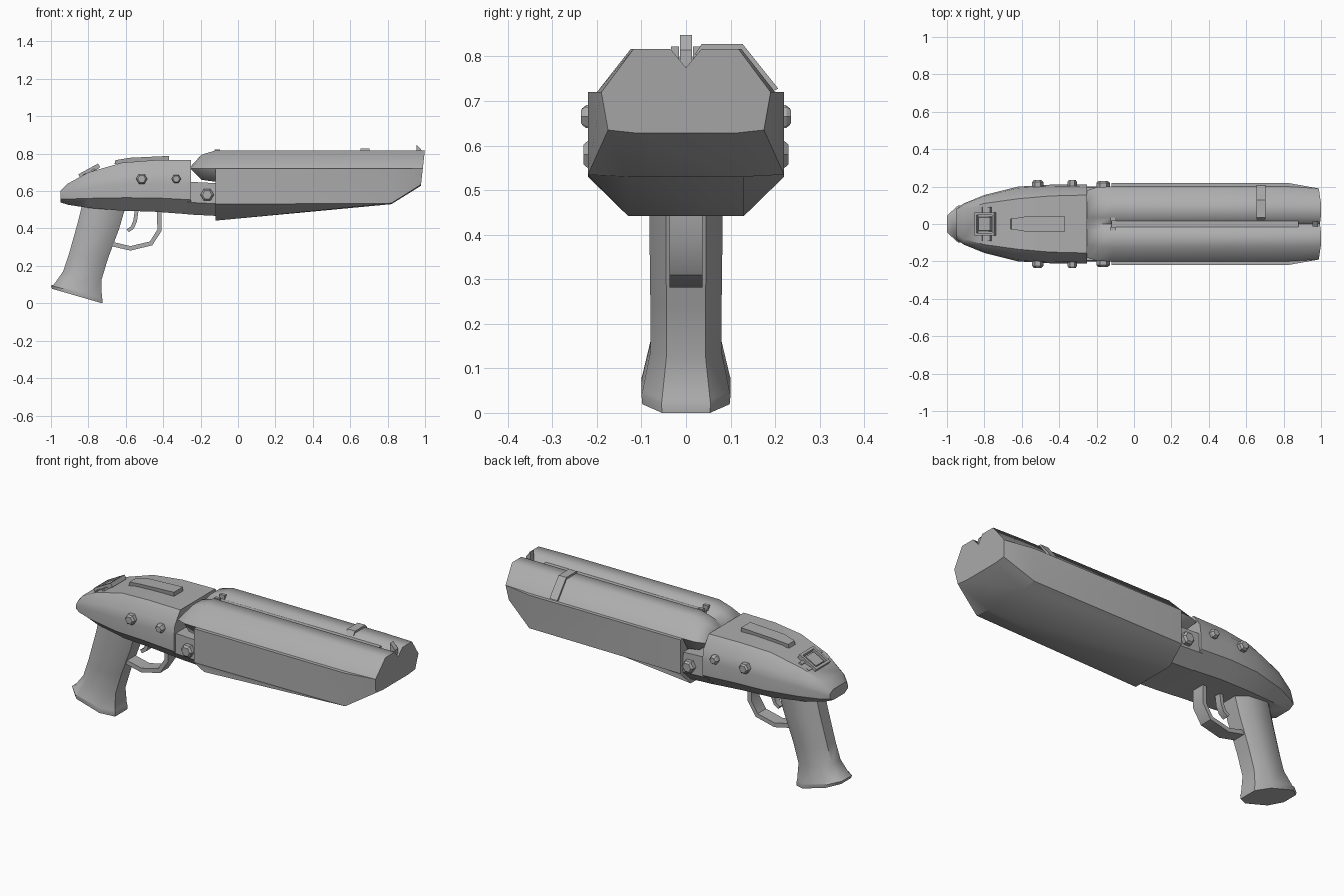
import bpy, bmesh, math
from mathutils import Vector, Matrix

if "Cube" in bpy.data.objects:
    bpy.data.objects.remove(bpy.data.objects["Cube"])

gray = bpy.data.materials.new("gunmetal_gray")
gray.diffuse_color = (0.42, 0.42, 0.42, 1)
gray.use_nodes = True
gray.node_tree.nodes["Principled BSDF"].inputs["Base Color"].default_value = gray.diffuse_color


def finish(name, bm, smooth=None):
    bmesh.ops.remove_doubles(bm, verts=bm.verts, dist=1e-5)
    bmesh.ops.recalc_face_normals(bm, faces=bm.faces)
    me = bpy.data.meshes.new(name)
    bm.to_mesh(me)
    bm.free()
    me.materials.append(gray)
    ob = bpy.data.objects.new(name, me)
    bpy.context.collection.objects.link(ob)
    if smooth:
        bpy.ops.object.select_all(action='DESELECT')
        ob.select_set(True)
        bpy.context.view_layer.objects.active = ob
        bpy.ops.object.shade_smooth_by_angle(angle=math.radians(smooth))
    return ob


def loft(name, rings, smooth=None):
    """Skin a list of equal-length closed rings and cap both ends."""
    bm = bmesh.new()
    vs = [[bm.verts.new(p) for p in r] for r in rings]
    for a, b in zip(vs, vs[1:]):
        n = len(a)
        for i in range(n):
            j = (i + 1) % n
            bm.faces.new((a[i], a[j], b[j], b[i]))
    bm.faces.new(vs[0])
    bm.faces.new(vs[-1])
    return finish(name, bm, smooth)


def mirror_ring(x, half, lean=0.0):
    """Half profile (y, z) from top to bottom, mirrored in y; lean shifts x with height."""
    pts = [(y, z) for y, z in half]
    pts += [(-y, z) for y, z in reversed(half) if y > 0]
    return [(x + lean * (z - 0.72), y, z) for y, z in pts]


def box(name, size, loc, tilt=0.0, taper=1.0):
    bm = bmesh.new()
    bmesh.ops.create_cube(bm, size=1)
    for v in bm.verts:
        k = taper if v.co.z > 0 else 1
        v.co = Vector((v.co.x * size[0] * k, v.co.y * size[1] * k, v.co.z * size[2]))
    bmesh.ops.transform(bm, verts=bm.verts,
                        matrix=Matrix.Translation(loc) @ Matrix.Rotation(tilt, 4, 'Y'))
    return finish(name, bm)


def ribbon(name, path, thick, half_w, smooth=40):
    """Flat strip swept along an (x, z) path."""
    rings = []
    for i, (x, z) in enumerate(path):
        a, b = path[max(i - 1, 0)], path[min(i + 1, len(path) - 1)]
        t = Vector((b[0] - a[0], b[1] - a[1])).normalized()
        nx, nz = -t.y * thick / 2, t.x * thick / 2
        rings.append([(x + s * nx, w * half_w, z + s * nz)
                      for s, w in ((1, -1), (1, 1), (-1, 1), (-1, -1))])
    return loft(name, rings, smooth)


# Receiver: x, half width, top half width, top z, bottom z
stations = [(-0.95, 0.08, 0.05, 0.60, 0.54), (-0.91, 0.11, 0.08, 0.64, 0.527),
            (-0.80, 0.155, 0.11, 0.70, 0.51), (-0.62, 0.20, 0.135, 0.752, 0.495),
            (-0.45, 0.21, 0.15, 0.765, 0.49), (-0.25, 0.212, 0.155, 0.765, 0.475)]
rings = []
for x, w, tw, t, b in stations:
    h = t - b
    rings.append(mirror_ring(x, [(tw, t), (w * 0.96, t - h * 0.24), (w, t - h * 0.45),
                                 (w, b + h * 0.27), (w * 0.62, b)]))
loft("receiver", rings, 35)

# Hinge block under the breech
block = [(0.16, 0.65), (0.195, 0.65), (0.2, 0.54), (0.13, 0.475)]
loft("hinge_block", [mirror_ring(-0.27, block),
                     mirror_ring(-0.11, [(y, z - 0.008) for y, z in block])], 35)

# Twin barrels with a groove between them
def barrel_ring(x, w, top, bottom, groove, lean=0.0):
    side = min(0.72, top - 0.01)
    return mirror_ring(x, [(0, top - groove), (0.035, top), (w * 0.62, top),
                           (w, side), (w * 0.8, bottom), (0, bottom)], lean)

loft("barrels", [barrel_ring(-0.25, 0.18, 0.735, 0.715, 0.01),
                 barrel_ring(-0.195, 0.198, 0.795, 0.66, 0.03),
                 barrel_ring(-0.12, 0.2, 0.817, 0.65, 0.042),
                 barrel_ring(0.82, 0.2, 0.817, 0.65, 0.042),
                 barrel_ring(0.988, 0.19, 0.817, 0.65, 0.042, 0.11)], 60)

# Fore-end with a rising underside and a tapered muzzle
loft("fore_end", [mirror_ring(-0.12, [(0.22, 0.72), (0.22, 0.53), (0.13, 0.442)]),
                  mirror_ring(0.82, [(0.22, 0.72), (0.22, 0.535), (0.13, 0.53)]),
                  mirror_ring(0.988, [(0.19, 0.72), (0.175, 0.635), (0.11, 0.628)], 0.11)], 35)

# Rib, sights and barrel strap
box("barrel_rib", (1.0, 0.03, 0.02), (0.38, 0, 0.79))
loft("front_sight", [[(0.955, y, 0.775), (0.985, y, 0.775), (0.985, y, 0.815),
                      (0.955, y, 0.848)] for y in (-0.014, 0.014)])
for s in (-1, 1):
    box("rear_sight", (0.03, 0.018, 0.05), (-0.11, s * 0.025, 0.797))
strap = [(0.02, 0.805), (0.035, 0.828), (0.127, 0.828), (0.207, 0.728), (0.19, 0.72), (0.12, 0.80)]
loft("barrel_strap", [[(x, y, z) for y, z in strap] for x in (0.655, 0.703)])

# Top plate on the receiver
plate = [(-0.66, 0.745), (-0.655, 0.765), (-0.58, 0.778), (-0.37, 0.788), (-0.37, 0.755)]
loft("top_plate", [[(x, y * (0.7 if x < -0.6 else 1), z) for x, z in plate]
                   for y in (-0.04, 0.04)])

# Safety catch: sloped frame, inner slider and side pins
slope = -math.atan2(0.06, 0.11)
mid = Vector((-0.795, 0, 0.708))
along = Vector((math.cos(slope), 0, -math.sin(slope)))
for s in (-1, 1):
    box("catch_rail", (0.12, 0.014, 0.024), mid + Vector((0, s * 0.055, 0)), slope)
    box("catch_end", (0.014, 0.124, 0.024), mid + along * s * 0.053, slope)
    for t in (-1, 1):
        box("catch_pin", (0.018, 0.03, 0.015),
            mid + along * t * 0.025 + Vector((0, s * 0.076, -0.01)), slope)
box("catch_slider", (0.08, 0.08, 0.024), mid - Vector((0, 0, 0.006)), slope, 0.9)

# Hexagonal screws on both sides
for x, z, r, y in ((-0.515, 0.665, 0.03, 0.212), (-0.33, 0.665, 0.025, 0.214),
                   (-0.165, 0.58, 0.036, 0.208)):
    for s in (-1, 1):
        ring = lambda k, d: [(x + k * r * math.cos(i * math.pi / 3), s * d,
                              z + k * r * math.sin(i * math.pi / 3)) for i in range(6)]
        loft("hex_screw", [ring(1, y - 0.05), ring(1, y + 0.012), ring(0.7, y + 0.022)])

# Grip: back (x, z), front (x, z), half width
grip = [((-0.83, 0.54), (-0.60, 0.52), 0.082), ((-0.86, 0.42), (-0.635, 0.40), 0.082),
        ((-0.905, 0.26), (-0.695, 0.24), 0.08), ((-0.935, 0.17), (-0.73, 0.125), 0.08),
        ((-0.985, 0.10), (-0.728, 0.03), 0.098), ((-1.0, 0.095), (-0.724, 0.022), 0.1),
        ((-0.995, 0.078), (-0.726, 0.0), 0.098)]
rings = []
for b, f, w in grip:
    half = [(0, 0.45), (0.22, 1), (0.75, 1), (1, 0.55)]
    half += [(u, -v) for u, v in reversed(half)]
    rings.append([(b[0] + (f[0] - b[0]) * u, w * v, b[1] + (f[1] - b[1]) * u) for u, v in half])
loft("grip", rings, 45)

# Trigger guard and trigger
ribbon("trigger_guard", [(-0.42, 0.50), (-0.42, 0.39), (-0.465, 0.32), (-0.575, 0.294),
                         (-0.68, 0.318)], 0.024, 0.037)
ribbon("trigger", [(-0.54, 0.51), (-0.55, 0.44), (-0.565, 0.405), (-0.59, 0.388)], 0.02, 0.018)
